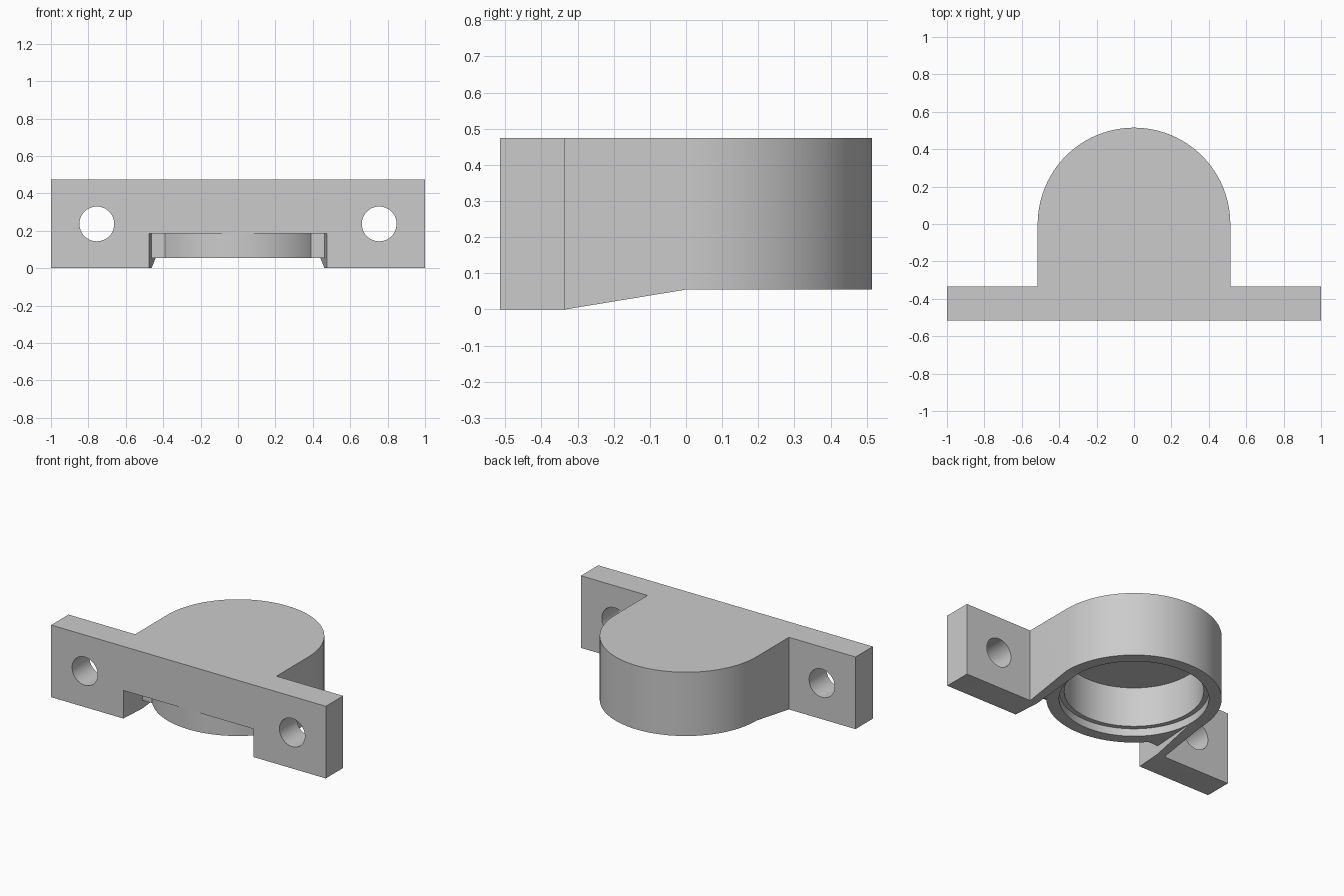
import bpy, bmesh
from math import cos, sin, pi, radians
from mathutils import Matrix

if "Cube" in bpy.data.objects:
    bpy.data.objects.remove(bpy.data.objects["Cube"])

R = 0.515        # outer radius of the housing
BACK = -0.335    # rear face of the flange
TOP, FLOOR, NOTCH = 0.475, 0.055, 0.185

grey = bpy.data.materials.new("plain grey")
grey.use_nodes = True
grey.diffuse_color = (0.6, 0.6, 0.6, 1)
grey.node_tree.nodes["Principled BSDF"].inputs["Base Color"].default_value = (0.6, 0.6, 0.6, 1)


def prism(name, outline, low, high, turn=None):
    """Extrude a flat outline along z, then optionally turn it."""
    bm = bmesh.new()
    face = bm.faces.new([bm.verts.new((x, y, low)) for x, y in outline])
    new = bmesh.ops.extrude_face_region(bm, geom=[face])["geom"]
    bmesh.ops.translate(bm, vec=(0, 0, high - low),
                        verts=[v for v in new if isinstance(v, bmesh.types.BMVert)])
    if turn:
        bm.transform(turn)
    bmesh.ops.recalc_face_normals(bm, faces=bm.faces)
    mesh = bpy.data.meshes.new(name)
    bm.to_mesh(mesh)
    bm.free()
    mesh.materials.append(grey)
    ob = bpy.data.objects.new(name, mesh)
    bpy.context.collection.objects.link(ob)
    return ob


def circle(r, n=96, cx=0, cy=0):
    return [(cx + r * cos(2 * pi * i / n), cy + r * sin(2 * pi * i / n)) for i in range(n)]


def cut(target, cutter):
    """Subtract the cutter and discard it."""
    cutter.hide_render = True
    mod = target.modifiers.new("cut", 'BOOLEAN')
    mod.operation, mod.solver, mod.object = 'DIFFERENCE', 'EXACT', cutter
    bpy.context.view_layer.objects.active = target
    bpy.ops.object.modifier_apply(modifier=mod.name)
    bpy.data.objects.remove(cutter)


def opening(y0, y1):
    """Tapered outline between the two side gussets."""
    a, b = 0.44 - 0.068 * y0, 0.44 - 0.068 * y1
    return [(-a, y0), (a, y0), (b, y1), (-b, y1)]


# Flange and round-backed housing in one outline
arc = [(R * cos(pi * i / 48), R * sin(pi * i / 48)) for i in range(49)]
outline = [(-1, BACK), (-1, -R), (1, -R), (1, BACK), (R, BACK)] + arc + [(-R, BACK)]
bracket = prism("bracket_housing", outline, 0, TOP)

# Sloped underside, profile drawn in y and z and swept across x
side = Matrix(((0, 0, 1, 0), (1, 0, 0, 0), (0, 1, 0, 0), (0, 0, 0, 1)))
slope = [(BACK, 0), (0, FLOOR), (0.7, FLOOR), (0.7, -0.2), (BACK, -0.2)]
cut(bracket, prism("underside_cutter", slope, -1.2, 1.2, side))

# Space between the gussets, then the front notch around the ring wall
cut(bracket, prism("floor_cutter", opening(-0.6, 0.03), -0.2, FLOOR))
notch = prism("notch_cutter", opening(-0.6, BACK), -0.1, NOTCH)
cut(notch, prism("ring_keeper", circle(R - 0.0005), -0.3, 0.4))
cut(bracket, notch)

# Stepped blind bore from below
cut(bracket, prism("bore_cutter", circle(0.41), -0.2, 0.365))
cut(bracket, prism("step_cutter", circle(0.44), -0.2, 0.105))

# Screw holes through the flange
upright = Matrix.Rotation(radians(90), 4, 'X')
for x in (-0.755, 0.755):
    cut(bracket, prism("hole_cutter", circle(0.093, 48, x, 0.237), 0.2, 0.7, upright))

bpy.ops.object.select_all(action='DESELECT')
bracket.select_set(True)
bpy.context.view_layer.objects.active = bracket
bpy.ops.object.shade_smooth_by_angle(angle=radians(20))
